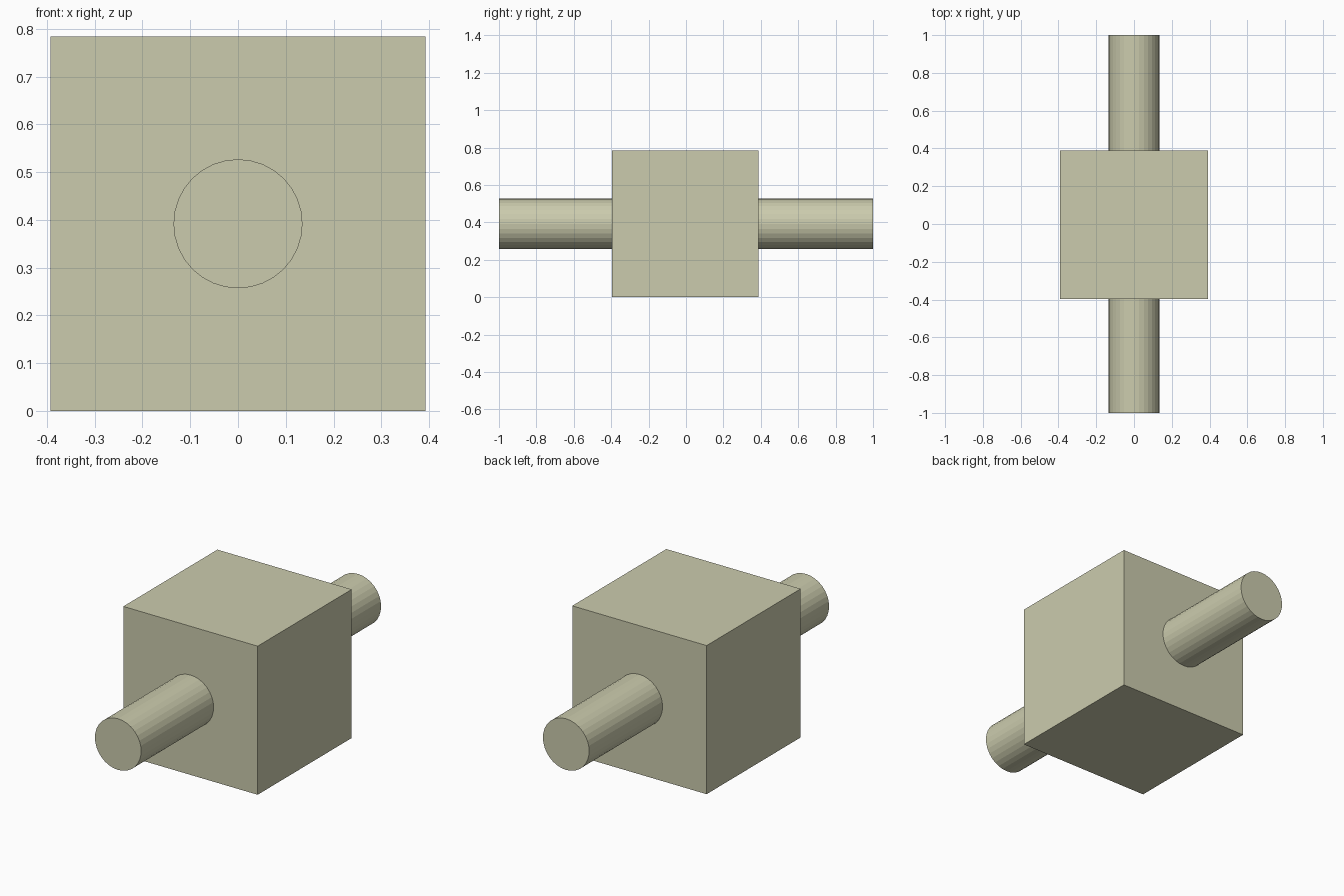
import bpy
from math import radians

if "Cube" in bpy.data.objects:
    bpy.data.objects.remove(bpy.data.objects["Cube"])

SIDE = 0.784
MID_Z = SIDE / 2

mat = bpy.data.materials.new("pale_olive")
mat.diffuse_color = (0.6, 0.6, 0.42, 1)
mat.use_nodes = True
mat.node_tree.nodes["Principled BSDF"].inputs["Base Color"].default_value = mat.diffuse_color


def finish(name):
    ob = bpy.context.object
    ob.name = name
    ob.data.materials.append(mat)
    return ob


# Cubic head, sitting very slightly towards the front
bpy.ops.mesh.primitive_cube_add(size=SIDE, location=(0, -0.004, MID_Z))
finish("block")

# Faceted round bar running through the block from front to back
bpy.ops.mesh.primitive_cylinder_add(vertices=32, radius=0.135, depth=2,
                                    location=(0, 0, MID_Z),
                                    rotation=(radians(90), 0, 0))
finish("through_bar")
